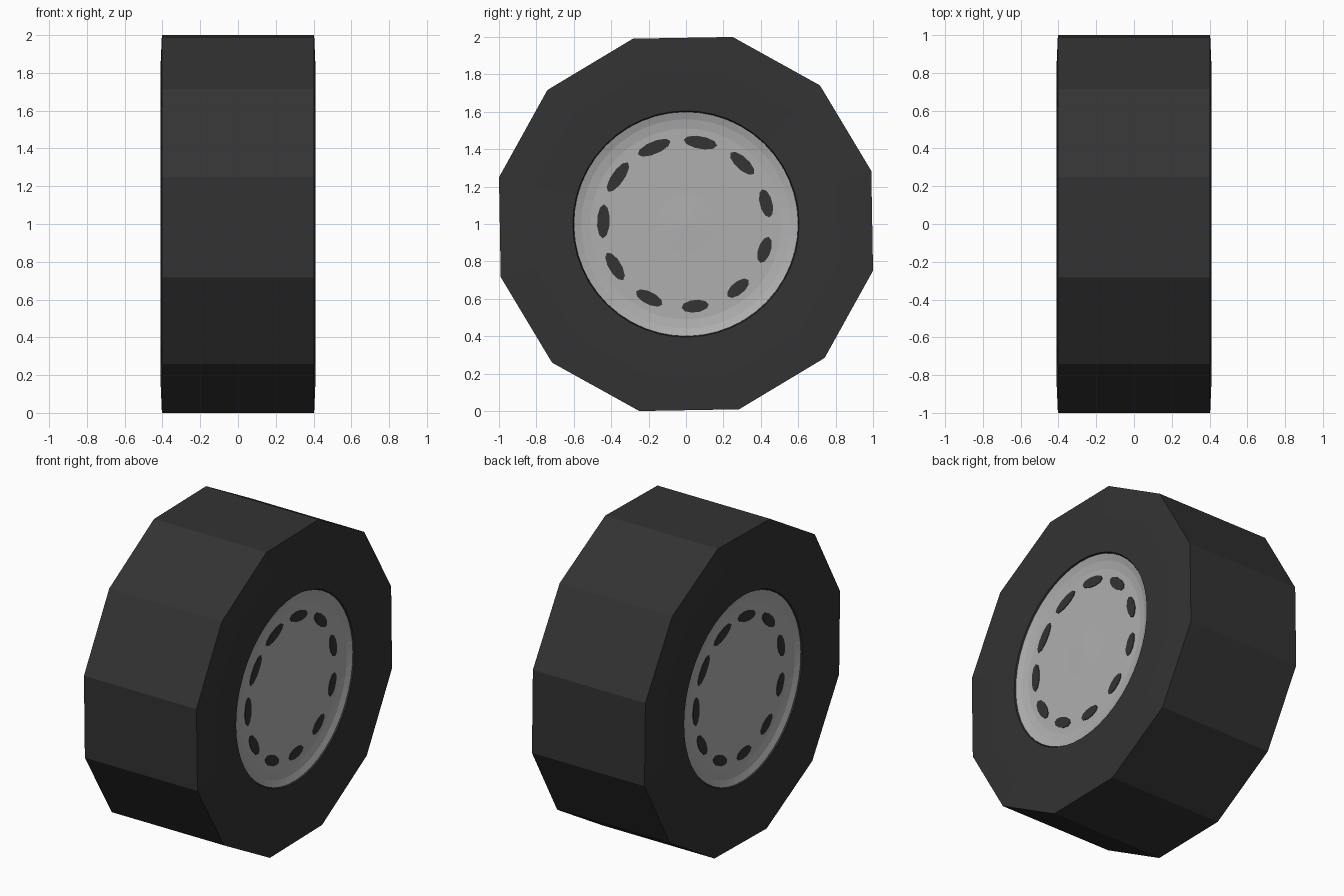
import bpy, bmesh, math
from mathutils import Matrix

if "Cube" in bpy.data.objects:
    bpy.data.objects.remove(bpy.data.objects["Cube"])

N = 48                       # points round each loop
SIDES = 12                   # facets of the tread
TWIST = math.radians(16)     # angle of the first tread corner
R = 1.0306                   # tread corner radius


def material(name, rgb):
    m = bpy.data.materials.new(name)
    m.diffuse_color = (*rgb, 1)
    m.use_nodes = True
    m.node_tree.nodes["Principled BSDF"].inputs["Base Color"].default_value = m.diffuse_color
    return m


rubber = material("dark_rubber", (0.033, 0.033, 0.033))
metal = material("grey_metal", (0.43, 0.43, 0.43))


def finish(bm, name, mat):
    bmesh.ops.recalc_face_normals(bm, faces=bm.faces)
    me = bpy.data.meshes.new(name)
    bm.to_mesh(me)
    bm.free()
    me.materials.append(mat)
    ob = bpy.data.objects.new(name, me)
    bpy.context.collection.objects.link(ob)
    return ob


def loop(bm, x, r, polygon):
    """Ring around the x axis, round or following the tread polygon."""
    verts = []
    step = 2 * math.pi / SIDES
    for i in range(N):
        a = 2 * math.pi * i / N
        k = r
        if polygon:
            k = r * math.cos(step / 2) / math.cos(a % step - step / 2)
            if i % (N // SIDES) == 0:
                k = r
        verts.append(bm.verts.new((x, k * math.cos(a + TWIST), 1 + k * math.sin(a + TWIST))))
    return verts


def bridge(bm, a, b):
    for i in range(N):
        j = (i + 1) % N
        bm.faces.new((a[i], a[j], b[j], b[i]))


# tyre: twelve-sided tread, slightly bulged walls, round lip to the hub
half = [(0.37, 0.595, False), (0.41, 0.605, False), (0.411, 0.84, True), (0.403, R, True)]
profile = [(-x, r, p) for x, r, p in half] + half[::-1]
bm = bmesh.new()
loops = [loop(bm, *p) for p in profile]
for a, b in zip(loops, loops[1:]):
    bridge(bm, a, b)
finish(bm, "tyre", rubber)

for side, turn in (("right", 0), ("left", math.pi)):
    rot = Matrix.Rotation(turn, 4, 'Z')

    # dished hub cap
    bm = bmesh.new()
    rings = [loop(bm, x, r, False) for x, r in ((0.402, 0.60), (0.388, 0.56), (0.380, 0.51), (0.380, 0.16))]
    for a, b in zip(rings, rings[1:]):
        bridge(bm, a, b)
    tip = bm.verts.new((0.384, 0, 1))
    for i in range(N):
        bm.faces.new((rings[-1][i], rings[-1][(i + 1) % N], tip))
    bm.transform(rot)
    hub = finish(bm, side + "_hub", metal)
    if hub.data.polygons[0].normal.x * (1 if turn == 0 else -1) < 0:
        hub.data.flip_normals()

    # ring of eleven dark vent holes, as thin plates
    bm = bmesh.new()
    for n in range(11):
        a = math.radians(14.5 + n * 360 / 11)
        length = 0.083 + 0.012 * math.cos(a - math.radians(130))
        pts = []
        for i in range(10):
            t = 2 * math.pi * i / 10
            u, v = 0.442 + 0.034 * math.sin(t), length * math.cos(t)
            pts.append((u * math.cos(a) - v * math.sin(a), 1 + u * math.sin(a) + v * math.cos(a)))
        low = [bm.verts.new((0.379, y, z)) for y, z in pts]
        top = [bm.verts.new((0.384, y, z)) for y, z in pts]
        bm.faces.new(top)
        bm.faces.new(low[::-1])
        for i in range(10):
            j = (i + 1) % 10
            bm.faces.new((low[i], low[j], top[j], top[i]))
    bm.transform(rot)
    finish(bm, side + "_vents", rubber)
